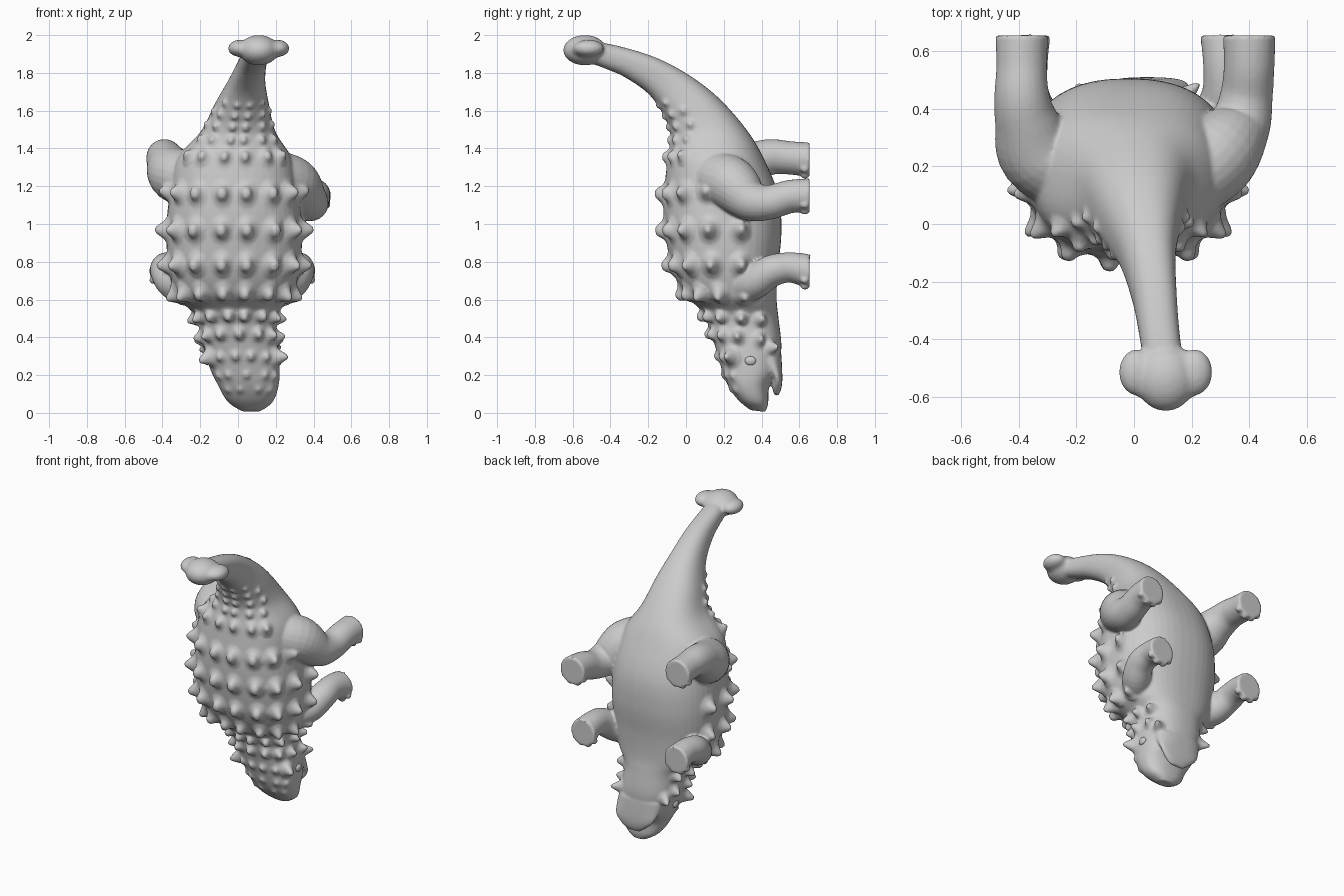
import bpy, bmesh
from math import sin, cos, pi, radians, copysign
from mathutils import Vector, Matrix

if "Cube" in bpy.data.objects:
    bpy.data.objects.remove(bpy.data.objects["Cube"])

# body sections: back y,z / belly y,z / centre x / half width (snout to tail)
BODY = [(.34, .015, .42, .005, .07, .05), (.275, .07, .435, .05, .065, .12),
        (.22, .15, .44, .14, .055, .16), (.18, .26, .485, .22, .035, .185),
        (.14, .40, .505, .35, .01, .20), (.09, .53, .49, .50, -.01, .215),
        (0, .62, .48, .60, -.02, .30), (-.07, .75, .485, .75, -.02, .345),
        (-.11, .95, .505, .95, -.02, .36), (-.12, 1.12, .49, 1.15, -.02, .345),
        (-.10, 1.32, .41, 1.35, -.02, .31), (-.08, 1.47, .32, 1.50, 0, .20),
        (-.12, 1.58, .17, 1.67, .02, .145), (-.20, 1.69, .005, 1.795, .045, .10),
        (-.32, 1.775, -.17, 1.885, .07, .078), (-.42, 1.82, -.37, 1.945, .09, .07),
        (-.53, 1.86, -.52, 1.97, .11, .07)]
JAW = [(.468, .095, .488, .09, .06, .05), (.455, .14, .505, .13, .055, .10),
       (.45, .20, .51, .19, .045, .145), (.34, .33, .505, .31, .02, .17)]


def spline(pts, u):
    """Catmull-Rom value at fractional index u."""
    i = max(0, min(int(u), len(pts) - 2))
    t = u - i
    a, b, c, d = (pts[max(0, min(i + k, len(pts) - 1))] for k in (-1, 0, 1, 2))
    return [.5 * (2*q + (r-p)*t + (2*p-5*q+4*r-s)*t*t + (3*q-p-3*r+s)*t**3)
            for p, q, r, s in zip(a, b, c, d)]


def skin(pts, u, th):
    """Point on the lofted hide; th is the angle from the middle of the back."""
    dy, dz, vy, vz, cx, hw = spline(pts, u)
    s, c = (copysign(abs(f)**.833, f) for f in (sin(th), cos(th)))
    return Vector((cx + hw*s, (dy+vy)/2 + (dy-vy)/2*c, (dz+vz)/2 + (dz-vz)/2*c))


def loft(bm, rings):
    rows = [[bm.verts.new(p) for p in r] for r in rings]
    n = len(rows[0])
    faces = [bm.faces.new((a[i], a[(i+1) % n], b[(i+1) % n], b[i]))
             for a, b in zip(rows, rows[1:]) for i in range(n)]
    faces += [bm.faces.new(rows[0][::-1]), bm.faces.new(rows[-1])]
    bmesh.ops.recalc_face_normals(bm, faces=faces)


def loft_hide(bm, pts, steps=6, n=48):
    m = (len(pts) - 1) * steps
    loft(bm, [[skin(pts, k/steps, 2*pi*i/n) for i in range(n)] for k in range(m+1)])


def tube(bm, pts, steps=5, n=24):
    """Round limb through (x, y, z, radius) points."""
    rings, m = [], (len(pts) - 1) * steps
    for k in range(m + 1):
        u = k / steps
        *p, r = spline(pts, u)
        a, b = (Vector(spline(pts, max(0, min(v, len(pts)-1)))[:3]) for v in (u-.1, u+.1))
        t = Vector((0, 1, 0)) if k == m else (b - a).normalized()
        e = t.cross(Vector((0, 0, 1))).normalized()
        f = e.cross(t)
        rings.append([Vector(p) + r*(cos(2*pi*i/n)*e + sin(2*pi*i/n)*f) for i in range(n)])
    loft(bm, rings)


def blob(bm, loc, scale):
    bmesh.ops.create_uvsphere(bm, u_segments=24, v_segments=14, radius=1,
                              matrix=Matrix.LocRotScale(Vector(loc), None, Vector(scale)))


def knob(bm, u, deg, r, h, tip=.72, long=1.25):
    """Armour bump with a flared base, standing on the hide."""
    th = radians(deg)
    p = skin(BODY, u, th)
    du = (skin(BODY, u+.05, th) - skin(BODY, u-.05, th)).normalized()
    dt = (skin(BODY, u, th+.05) - skin(BODY, u, th-.05)).normalized()
    nrm = du.cross(dt).normalized()
    if nrm.dot(p - skin(BODY, u, th+pi)) < 0:
        nrm = -nrm
    side = nrm.cross(du)
    prof = [(1.7, -.5), (1.65, .02), (1.25, .15), (.95, .42), (tip, .76), (tip*.65, .94), (tip*.25, 1)]
    loft(bm, [[p + nrm*h*z + r*q*(long*cos(pi*i/8)*du + sin(pi*i/8)*side)
               for i in range(16)] for q, z in prof])


def finish(bm, name):
    for f in bm.faces:
        f.smooth = True
    me = bpy.data.meshes.new(name)
    bm.to_mesh(me)
    bm.free()
    ob = bpy.data.objects.new(name, me)
    bpy.context.collection.objects.link(ob)
    return ob


# hide: trunk, jaw, tail club and legs
bm = bmesh.new()
loft_hide(bm, BODY)
loft_hide(bm, JAW)
blob(bm, (.11, -.535, 1.92), (.105, .115, .08))
blob(bm, (.11, -.525, 1.925), (.15, .10, .058))
for sx in (-1, 1):
    blob(bm, (.11 + sx*.10, -.515, 1.93), (.062, .08, .045))
LEGS = [
    [(.18, .15, 1.25, .14), (.29, .24, 1.21, .145), (.365, .34, 1.125, .11),
     (.39, .44, 1.115, .092), (.40, .55, 1.145, .088), (.40, .655, 1.15, .092)],
    [(-.21, .17, 1.22, .14), (-.33, .25, 1.26, .145), (-.375, .36, 1.325, .11),
     (-.39, .45, 1.355, .095), (-.39, .55, 1.35, .088), (-.39, .655, 1.34, .092)]]
for fx in (.32, -.38):
    s = copysign(1, fx)
    LEGS.append([(fx - s*.13, .28, .67, .10), (fx - s*.04, .36, .69, .09),
                 (fx, .45, .75, .085), (fx, .55, .77, .08), (fx, .655, .75, .09)])
for leg in LEGS:
    tube(bm, leg)
    # toes along the forward rim of the foot
    x, y, z, r = leg[-1]
    for a in (-145, -108, -72, -35):
        blob(bm, (x + r*.92*cos(radians(a)), y-.026, z + r*.92*sin(radians(a))), (.022, .024, .02))

# armour rows (section, radius, height, angles from the back's midline), both sides
ROWS = [
    (10.2, .026, .034, (7.5, 31, 52)), (9.2, .034, .05, (7.5, 31, 55, 80)),
    (8.1, .035, .053, (7.5, 31, 55, 80, 103)), (7.2, .034, .053, (7.5, 31, 55, 80, 103)),
    (6.15, .031, .05, (7.5, 31, 55, 80, 103)),
    # neck and head
    (4.9, .026, .045, (8, 35, 62, 90, 115)), (4.15, .024, .038, (0, 25, 52, 80, 108)),
    (3.3, .02, .022, (9, 36)), (2.5, .017, .014, (0, 30, 55)), (1.7, .015, .01, (15, 45)),
    # base of the tail
    (10.8, .02, .022, (6, 32, 58)), (11.35, .018, .02, (8, 40, 72)),
    (11.9, .016, .017, (10, 45, 75)), (12.4, .014, .014, (12, 50)),
    # brow and cheek horns
    (3.35, .03, .06, (62,)), (3.9, .025, .055, (128,))]
for u, r, h, angles in ROWS:
    for a in angles:
        edge = a > 50 and h > .03
        for s in ((-1, 1) if a else (1,)):
            knob(bm, u, s*a, r, h * (1.25 if edge else 1), .58 if edge else .72)

# fuse everything into one soft skin
body = finish(bm, "body")
mod = body.modifiers.new("fuse", 'REMESH')
mod.mode, mod.voxel_size, mod.use_smooth_shade = 'VOXEL', .0088, True
mod = body.modifiers.new("soften", 'SMOOTH')
mod.factor, mod.iterations = .5, 4

# eyes
bm = bmesh.new()
for s in (-1, 1):
    blob(bm, skin(BODY, 3.3, radians(s*92)), (.014, .03, .024))
finish(bm, "eyes")
